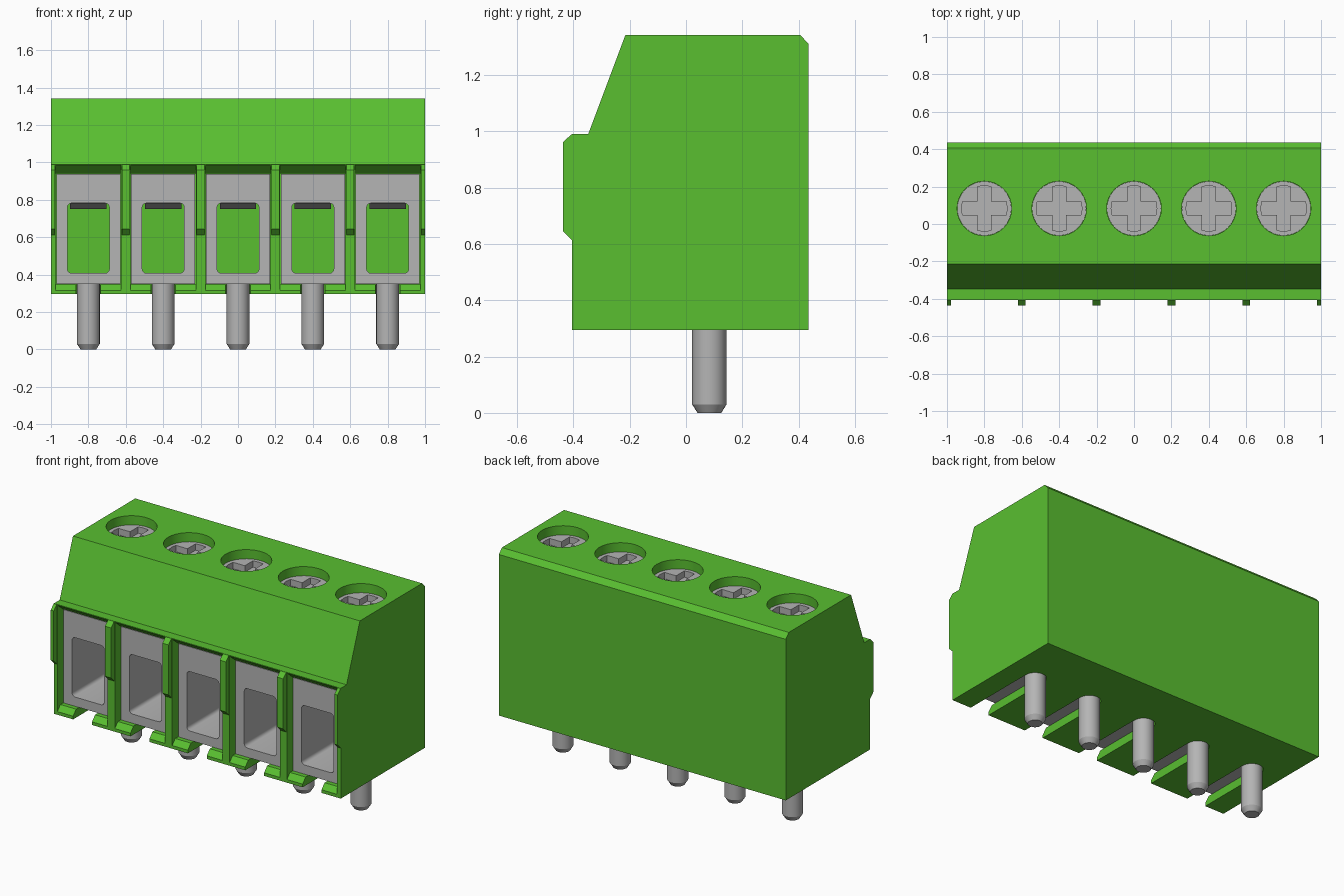
import bpy, bmesh, math
from mathutils import Vector

cube = bpy.data.objects.get("Cube")
if cube:
    bpy.data.objects.remove(cube, do_unlink=True)


def material(name, rgb, rough):
    m = bpy.data.materials.new(name)
    m.use_nodes = True
    m.diffuse_color = (*rgb, 1)
    node = next(n for n in m.node_tree.nodes if n.type == 'BSDF_PRINCIPLED')
    node.inputs["Base Color"].default_value = (*rgb, 1)
    node.inputs["Roughness"].default_value = rough
    return m


GREEN = material("green plastic", (0.10, 0.52, 0.03), 0.6)
GREY = material("grey metal", (0.46, 0.46, 0.46), 0.5)


def finish(name, bm, mat):
    bmesh.ops.recalc_face_normals(bm, faces=bm.faces)
    mesh = bpy.data.meshes.new(name)
    bm.to_mesh(mesh)
    bm.free()
    mesh.materials.append(mat)
    ob = bpy.data.objects.new(name, mesh)
    bpy.context.collection.objects.link(ob)
    return ob


def prism(name, pts, axis, lo, hi, mat):
    """Extrude a closed outline along an axis (x: y,z  y: x,z  z: x,y)."""
    place = {'x': lambda a, b: (lo, a, b),
             'y': lambda a, b: (a, lo, b),
             'z': lambda a, b: (a, b, lo)}[axis]
    bm = bmesh.new()
    face = bm.faces.new([bm.verts.new(place(a, b)) for a, b in pts])
    new = bmesh.ops.extrude_face_region(bm, geom=[face])["geom"]
    step = Vector([hi - lo if axis == k else 0 for k in 'xyz'])
    bmesh.ops.translate(bm, vec=step,
                        verts=[v for v in new if isinstance(v, bmesh.types.BMVert)])
    return finish(name, bm, mat)


def arc(cx, cy, r, a0=0, a1=360, n=32):
    count = n if a1 - a0 == 360 else n + 1
    return [(cx + r * math.cos(math.radians(a0 + (a1 - a0) * i / n)),
             cy + r * math.sin(math.radians(a0 + (a1 - a0) * i / n)))
            for i in range(count)]


def activate(ob):
    bpy.ops.object.select_all(action='DESELECT')
    ob.select_set(True)
    bpy.context.view_layer.objects.active = ob


def cut(ob, cutter):
    mod = ob.modifiers.new("cut", 'BOOLEAN')
    mod.operation = 'DIFFERENCE'
    mod.solver = 'EXACT'
    mod.object = cutter
    cutter.hide_render = True
    activate(ob)
    bpy.ops.object.modifier_apply(modifier=mod.name)
    bpy.data.objects.remove(cutter, do_unlink=True)


def smooth(ob):
    activate(ob)
    bpy.ops.object.shade_smooth_by_angle(angle=math.radians(30))


CELLS = [-0.8, -0.4, 0.0, 0.4, 0.8]
AXIS_Y = 0.083  # shared axis of screws and pins

# Housing with sloped front shoulder and chamfered rear edge
housing = prism("housing", [(-0.405, 0.295), (0.435, 0.295), (0.435, 1.31),
                            (0.405, 1.342), (-0.215, 1.342), (-0.347, 0.99),
                            (-0.405, 0.99)], 'x', -1, 1, GREEN)

# Wire bay outline, with chamfered lintel and lower lip
BAY = [(-0.5, 0.315), (-0.405, 0.315), (-0.375, 0.348), (0.28, 0.348),
       (0.28, 0.94), (-0.35, 0.94), (-0.405, 0.985), (-0.5, 0.985)]

for i, x in enumerate(CELLS, 1):
    # Openings in the housing: wire bay, pin slot and screw hole
    cut(housing, prism("bay_cutter", BAY, 'x', x - 0.175, x + 0.175, GREEN))
    slot = [(x - 0.066, -0.5), (x + 0.066, -0.5)] + arc(x, AXIS_Y, 0.066, 0, 180, 16)
    cut(housing, prism("slot_cutter", slot, 'z', 0.2, 0.4, GREEN))
    cut(housing, prism("hole_cutter", arc(x, AXIS_Y, 0.146), 'z', 1.2, 1.5, GREEN))

    # Metal clamp cage: a rectangular tube open front to back
    cage = prism(f"clamp_cage_{i}", [(x - 0.171, 0.35), (x + 0.171, 0.35),
                                     (x + 0.171, 0.938), (x - 0.171, 0.938)],
                 'y', -0.35, 0.278, GREY)
    opening = []
    for cx, cz, a in ((0.09, 0.76, 0), (-0.09, 0.76, 90),
                      (-0.09, 0.43, 180), (0.09, 0.43, 270)):
        opening += arc(x + cx, cz, 0.022, a, a + 90, 4)
    cut(cage, prism("opening_cutter", opening, 'y', -0.5, 0.5, GREY))
    smooth(cage)

    # Sloping pressure plate under the top of the cage
    prism(f"pressure_plate_{i}", [(-0.32, 0.79), (-0.32, 0.78), (0.2, 0.752),
                                  (0.2, 0.79)], 'x', x - 0.097, x + 0.097, GREY)

    # Screw head with a cross recess
    screw = prism(f"screw_{i}", arc(x, AXIS_Y, 0.145), 'z', 1.195, 1.285, GREY)
    w, r = 0.036, 0.122
    cross = []
    for k in range(4):
        c, s = [(1, 0), (0, 1), (-1, 0), (0, -1)][k]
        for a, b in ((w, -w), (r - 0.005, -w), (r, 0), (r - 0.005, w)):
            cross.append((x + a * c - b * s, AXIS_Y + a * s + b * c))
    cut(screw, prism("cross_cutter", cross, 'z', 1.245, 1.4, GREY))
    smooth(screw)

    # Solder pin with a chamfered tip
    bm = bmesh.new()
    rings = []
    for z, rad in ((0, 0.042), (0.03, 0.061), (0.36, 0.061)):
        rings.append([bm.verts.new((px, py, z)) for px, py in arc(x, AXIS_Y, rad, n=24)])
    for low, high in zip(rings, rings[1:]):
        for k in range(24):
            n = (k + 1) % 24
            bm.faces.new((low[k], low[n], high[n], high[k]))
    bm.faces.new(rings[0])
    bm.faces.new(rings[-1])
    smooth(finish(f"pin_{i}", bm, GREY))

smooth(housing)

# Raised ribs on the dividers, half width at both ends
RIB = [(-0.40, 0.613), (-0.405, 0.613), (-0.437, 0.645), (-0.437, 0.96),
       (-0.407, 0.989), (-0.40, 0.989)]
for i in range(6):
    x = -1 + 0.4 * i
    prism(f"divider_rib_{i + 1}", RIB, 'x', max(x - 0.021, -1), min(x + 0.021, 1), GREEN)
